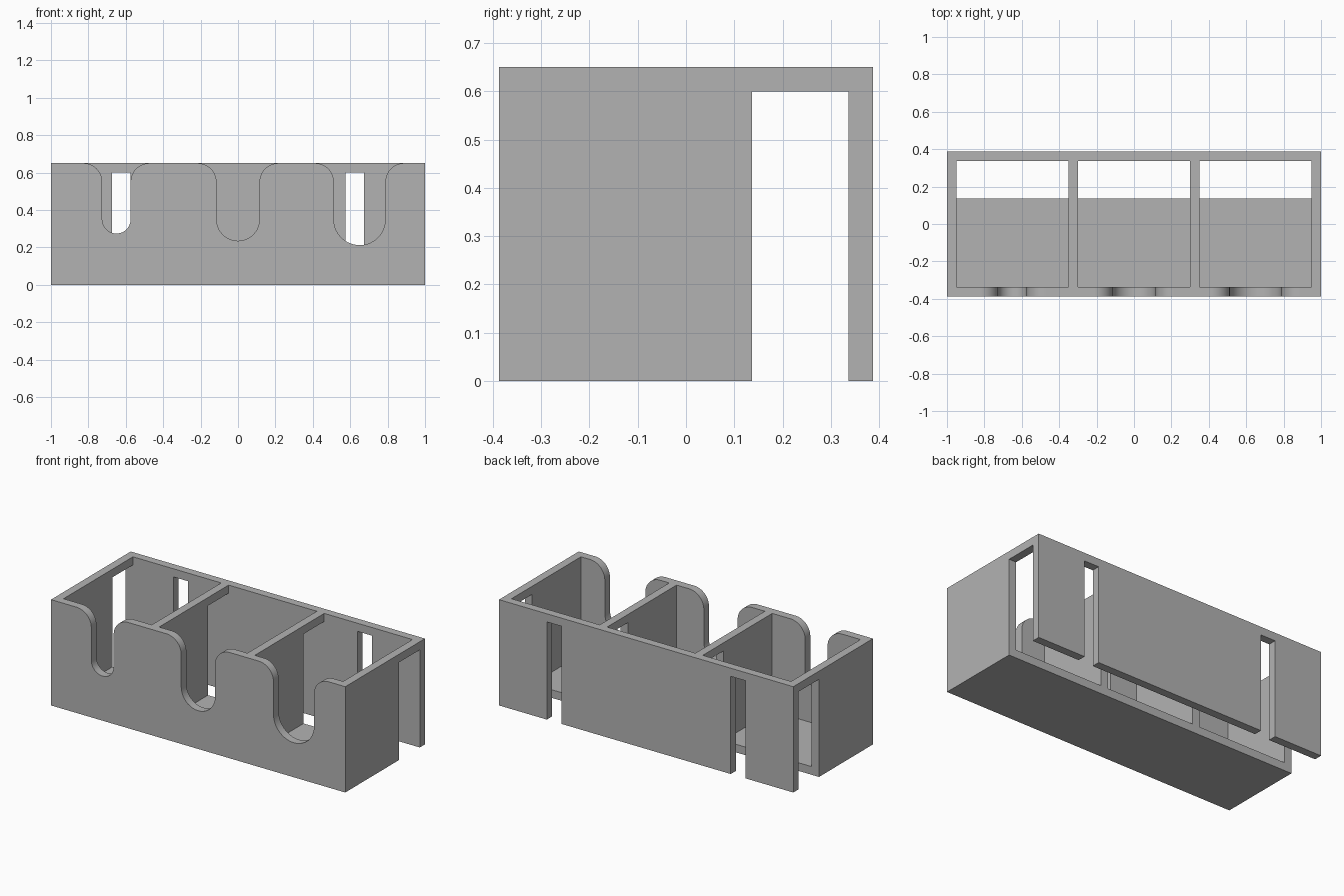
import bpy, bmesh
from math import sin, cos, pi

if "Cube" in bpy.data.objects:
    bpy.data.objects.remove(bpy.data.objects["Cube"], do_unlink=True)

DEPTH, HEIGHT, WALL = 0.387, 0.65, 0.05   # half depth, full height, wall thickness
INNER = DEPTH - WALL
STEPS = 20

grey = bpy.data.materials.new("plain grey")
grey.use_nodes = True
colour = (0.45, 0.45, 0.45, 1)
grey.diffuse_color = colour
grey.node_tree.nodes["Principled BSDF"].inputs["Base Color"].default_value = colour


def prism(name, outline, y0, y1):
    """Extrude an (x, z) outline along y."""
    bm = bmesh.new()
    face = bm.faces.new([bm.verts.new((x, y0, z)) for x, z in outline])
    ext = bmesh.ops.extrude_face_region(bm, geom=[face])
    verts = [v for v in ext["geom"] if isinstance(v, bmesh.types.BMVert)]
    bmesh.ops.translate(bm, verts=verts, vec=(0, y1 - y0, 0))
    bmesh.ops.recalc_face_normals(bm, faces=bm.faces)
    mesh = bpy.data.meshes.new(name)
    bm.to_mesh(mesh)
    bm.free()
    mesh.materials.append(grey)
    obj = bpy.data.objects.new(name, mesh)
    bpy.context.collection.objects.link(obj)
    return obj


def box(name, x0, x1, y0, y1, z0, z1):
    return prism(name, [(x0, z0), (x1, z0), (x1, z1), (x0, z1)], y0, y1)


def arc(cx, cz, r, a0, a1):
    return [(cx + r * cos(a0 + (a1 - a0) * i / STEPS),
             cz + r * sin(a0 + (a1 - a0) * i / STEPS)) for i in range(STEPS + 1)]


def notch(cx, r, flare=0.1, base=0.35):
    """Round-bottomed notch whose mouth flares into the rim."""
    wide, top = r + flare, HEIGHT - flare
    outline = [(cx - wide, HEIGHT + 0.1)]
    outline += arc(cx - wide, top, flare, pi / 2, 0)
    outline += arc(cx, base, r, pi, 2 * pi)
    outline += arc(cx + wide, top, flare, pi, pi / 2)
    outline += [(cx + wide, HEIGHT + 0.1)]
    return prism("notch_cutter", outline, -DEPTH - 0.1, -INNER + 0.05)


# Solid block that becomes the three-bay holder
holder = box("three_bay_holder", -1, 1, -DEPTH, DEPTH, 0, HEIGHT)

# Bays, front notches, cross channel behind the floor, and back wall slots
cutters = []
for cx, r in ((-0.65, 0.076), (0, 0.115), (0.65, 0.138)):
    cutters.append(box("bay_cutter", cx - 0.3, cx + 0.3, -INNER, INNER, WALL, 1))
    cutters.append(notch(cx, r))
cutters.append(box("channel_cutter", -1.1, 1.1, 0.137, INNER, -0.1, 0.6))
for side in (-1, 1):
    cx = side * 0.625
    cutters.append(box("slot_cutter", cx - 0.05, cx + 0.05, 0.25, 0.5, -0.1, 0.6))

bpy.context.view_layer.objects.active = holder
for cutter in cutters:
    mod = holder.modifiers.new("cut", "BOOLEAN")
    mod.operation = "DIFFERENCE"
    mod.solver = "EXACT"
    mod.object = cutter
    bpy.ops.object.modifier_apply(modifier=mod.name)
    bpy.data.objects.remove(cutter, do_unlink=True)

# Smooth notch curves, crisp edges elsewhere
bpy.ops.object.select_all(action="DESELECT")
holder.select_set(True)
bpy.ops.object.shade_smooth_by_angle(angle=pi / 6)
weighted = holder.modifiers.new("weighted normals", "WEIGHTED_NORMAL")
weighted.keep_sharp = True
